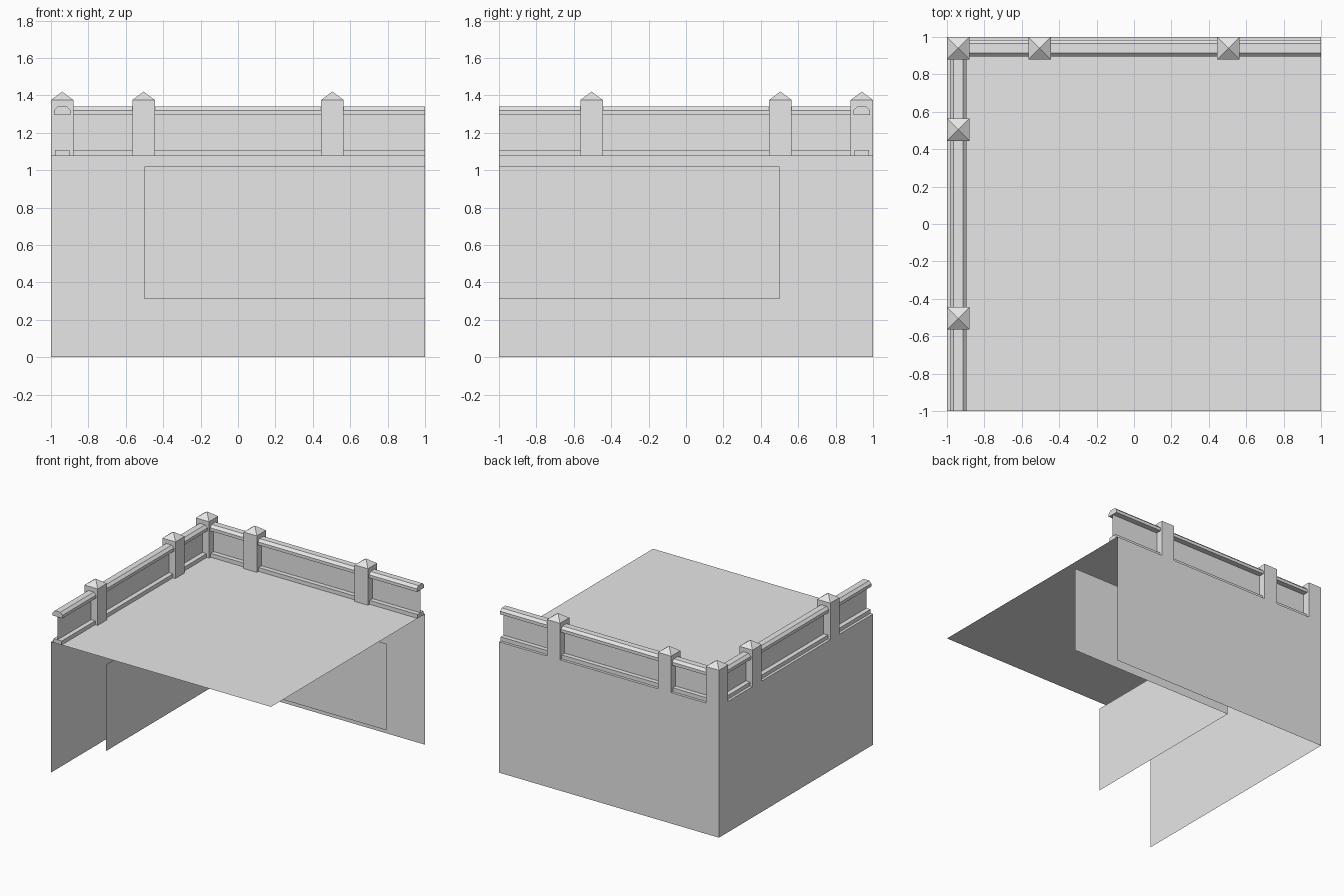
import bpy
import bmesh
from mathutils import Vector

cube = bpy.data.objects.get("Cube")
if cube:
    bpy.data.objects.remove(cube, do_unlink=True)

stone = bpy.data.materials.new("pale_grey_stone")
stone.use_nodes = True
colour = (0.8, 0.8, 0.8, 1)
stone.diffuse_color = colour
stone.node_tree.nodes["Principled BSDF"].inputs["Base Color"].default_value = colour

FLOOR = 1.075   # terrace height
AXIS = 0.94     # distance of the parapet centre line from the middle


def finish(name, bm):
    mesh = bpy.data.meshes.new(name)
    bm.to_mesh(mesh)
    bm.free()
    mesh.materials.append(stone)
    obj = bpy.data.objects.new(name, mesh)
    bpy.context.collection.objects.link(obj)
    return obj


def sheet(name, corner, side_a, side_b):
    """Single flat rectangle spanned by two edges; normal is side_a x side_b."""
    bm = bmesh.new()
    c, a, b = Vector(corner), Vector(side_a), Vector(side_b)
    bm.faces.new([bm.verts.new(p) for p in (c, c + a, c + a + b, c + b)])
    return finish(name, bm)


def rail(name, profile, along_back):
    """Sweep a profile of (offset outwards, height) along one parapet."""
    bm = bmesh.new()

    def place(offset, z, t):
        d = AXIS + offset
        return (t, d, z) if along_back else (-d, -t, z)

    face = bm.faces.new([bm.verts.new(place(o, z, -AXIS)) for o, z in profile])
    run = 1 + AXIS
    move = (run, 0, 0) if along_back else (0, -run, 0)
    out = bmesh.ops.extrude_face_region(bm, geom=[face], use_keep_orig=True)
    verts = [v for v in out["geom"] if isinstance(v, bmesh.types.BMVert)]
    bmesh.ops.translate(bm, verts=verts, vec=move)
    bmesh.ops.recalc_face_normals(bm, faces=bm.faces)
    return finish(name, bm)


def post(name, x, y):
    """Square post with a pyramid cap."""
    r, eave, tip = 0.06, 1.375, 1.42
    bm = bmesh.new()
    corners = [(-r, -r), (r, -r), (r, r), (-r, r)]
    low = [bm.verts.new((x + a, y + b, FLOOR)) for a, b in corners]
    top = [bm.verts.new((x + a, y + b, eave)) for a, b in corners]
    peak = bm.verts.new((x, y, tip))
    for i in range(4):
        j = (i + 1) % 4
        bm.faces.new((low[i], low[j], top[j], top[i]))
        bm.faces.new((top[i], top[j], peak))
    return finish(name, bm)


# Terrace floor and outer walls
sheet("terrace_floor", (-1, -1, FLOOR), (2, 0, 0), (0, 2, 0))
sheet("back_wall", (1, 1, 0), (-2, 0, 0), (0, 0, FLOOR))
sheet("right_wall", (-1, 1, 0), (0, -2, 0), (0, 0, FLOOR))

# Inner walls hanging below the floor
LOW, HIGH = 0.31, 1.02
sheet("inner_back_wall", (-0.5, 0.5, LOW), (1.5, 0, 0), (0, 0, HIGH - LOW))
sheet("inner_right_wall", (-0.5, -1, LOW), (0, 1.5, 0), (0, 0, HIGH - LOW))

# Parapet rails, base strips and thin infill panels
handrail = [(-0.045, 1.295), (-0.045, 1.32), (-0.025, 1.34),
            (0.025, 1.34), (0.045, 1.32), (0.045, 1.295)]
base = [(-0.038, FLOOR), (-0.038, 1.107), (0.038, 1.107), (0.038, FLOOR)]
for side, along_back in (("back", True), ("right", False)):
    rail(side + "_handrail", handrail, along_back)
    rail(side + "_base_strip", base, along_back)
rise = (0, 0, 0.2)
sheet("back_panel", (1, AXIS, 1.1), (-1 - AXIS, 0, 0), rise)
sheet("right_panel", (-AXIS, AXIS, 1.1), (0, -1 - AXIS, 0), rise)

# Posts
post("corner_post", -AXIS, AXIS)
for i, t in enumerate((-0.505, 0.505), 1):
    post(f"back_post_{i}", t, AXIS)
    post(f"right_post_{i}", -AXIS, t)
